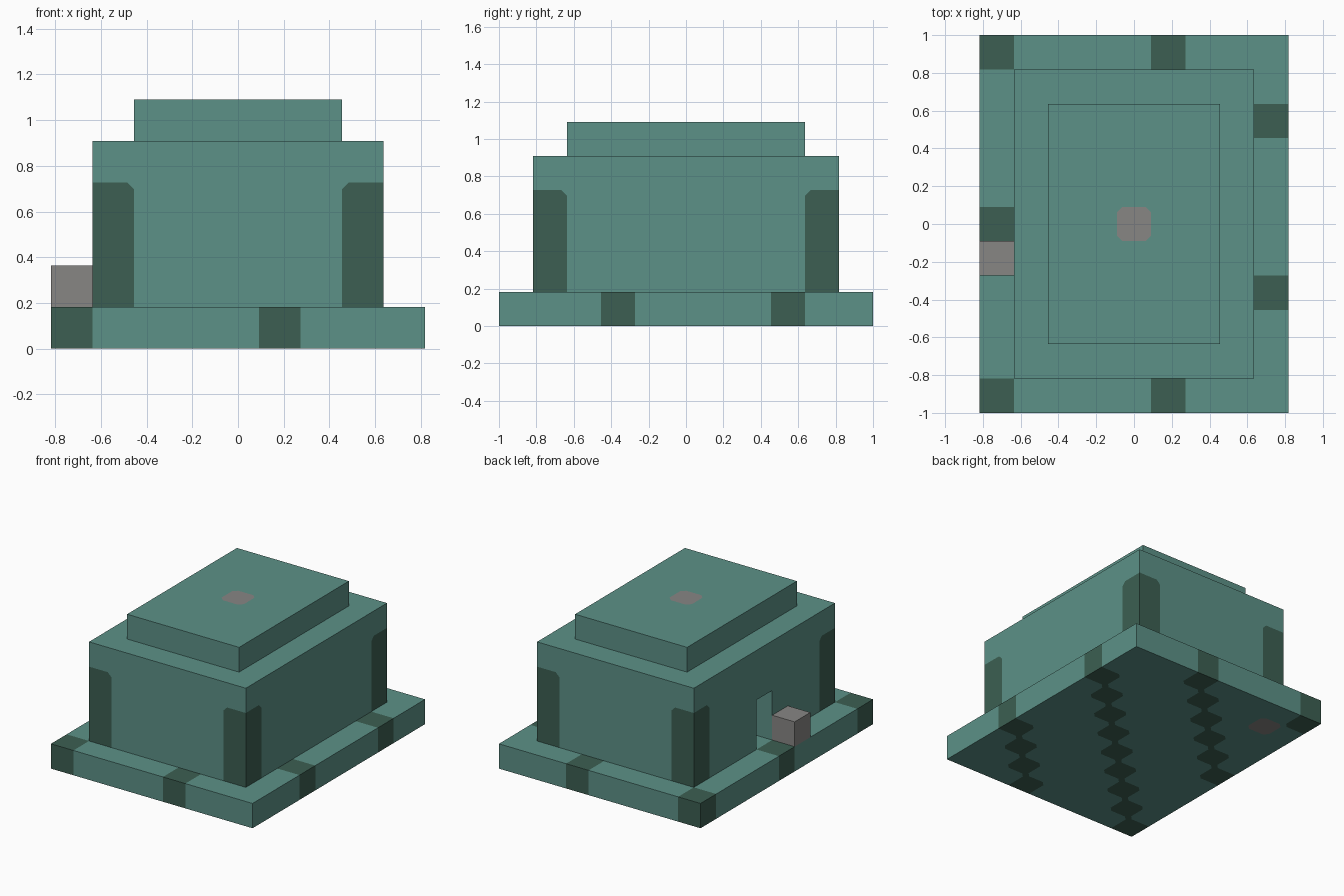
import bpy
import bmesh
from mathutils import Vector
from itertools import product

if "Cube" in bpy.data.objects:
    bpy.data.objects.remove(bpy.data.objects["Cube"], do_unlink=True)

NX, NY = 9, 11          # footprint in blocks
U = 2 / NY              # block size
GREEN, DARK, GREY = range(3)
CHAMFER = 0.03


def material(name, hex_code):
    rgb = [int(hex_code[i:i + 2], 16) / 255 for i in (0, 2, 4)]
    lin = [c / 12.92 if c <= 0.04045 else ((c + 0.055) / 1.055) ** 2.4 for c in rgb]
    m = bpy.data.materials.new(name)
    m.use_nodes = True
    m.diffuse_color = (*lin, 1)
    m.node_tree.nodes["Principled BSDF"].inputs["Base Color"].default_value = (*lin, 1)
    return m


MATS = [material("sea_green_stone", "5c9187"),
        material("dark_green_stone", "3c5f52"),
        material("grey_stone", "878684")]


def box(x, y, z):
    """Set of block cells from three (start, stop) ranges."""
    return set(product(range(*x), range(*y), range(*z)))


def clip_corners(bm):
    """Clip the corners of painted squares, and join those touching diagonally."""
    marks = {}
    for v in bm.verts:
        faces = list(v.link_faces)
        n = faces[0].normal
        flat = len(faces) == 4 and all(f.normal.dot(n) > 0.99 for f in faces)
        base_top = n.z > 0.5 and v.co.z < U * 1.5
        if not flat or base_top:
            continue
        painted = [f for f in faces if f.material_index]
        if len(painted) == 1:
            marks[v] = (v.co.copy(), GREEN)
        elif len(painted) == 2 and not set(painted[0].edges) & set(painted[1].edges):
            a, b = (f.material_index for f in painted)
            marks[v] = (v.co.copy(), a if a == b else GREEN)
    if not marks:
        return
    spots = list(marks.values())
    bmesh.ops.bevel(bm, geom=list(marks), offset=CHAMFER, segments=1,
                    profile=0.5, affect='VERTICES')
    for f in bm.faces:
        c = f.calc_center_median()
        for co, mat in spots:
            if (c - co).length < 0.002:
                f.material_index = mat


def blocks(name, cells, colour):
    """Build the outer skin of a set of cells, coloured by cell and direction."""
    bm = bmesh.new()
    origin = Vector((-NX / 2, -NY / 2, 0))
    for cell in cells:
        centre = Vector(cell) + Vector((0.5, 0.5, 0.5)) + origin
        for axis, sign in product(range(3), (-1, 1)):
            d = Vector((0, 0, 0))
            d[axis] = sign
            if tuple(c + int(s) for c, s in zip(cell, d)) in cells:
                continue
            s = Vector((0, 0, 0))
            s[(axis + 1) % 3] = 0.5
            t = d.cross(s)
            corners = (s + t, t - s, -s - t, s - t)
            f = bm.faces.new([bm.verts.new((centre + d / 2 + c) * U) for c in corners])
            f.material_index = colour(cell, d)
    bmesh.ops.remove_doubles(bm, verts=bm.verts, dist=0.001)
    bm.normal_update()
    clip_corners(bm)
    me = bpy.data.meshes.new(name)
    bm.to_mesh(me)
    bm.free()
    for m in MATS:
        me.materials.append(m)
    ob = bpy.data.objects.new(name, me)
    bpy.context.collection.objects.link(ob)
    return ob


# Base slab with dark blocks along diagonals and one grey spot underneath
def base_colour(cell, d):
    x, y, z = cell
    if (x, y) == (1, 9) and d.z < 0:
        return GREY
    return DARK if (y - x) % 5 == 0 else GREEN


blocks("base_slab", box((0, NX), (0, NY), (0, 1)), base_colour)


# Hollow walls with dark corner columns and a two-block doorway
def wall_colour(cell, d):
    x, y, z = cell
    corner = x in (1, NX - 2) and y in (1, NY - 2)
    return DARK if corner and z < 4 else GREEN


walls = box((1, NX - 1), (1, NY - 1), (1, 5)) - box((2, NX - 2), (2, NY - 2), (1, 5))
doorway = box((1, 2), (5, 6), (1, 3))
blocks("walls", walls - doorway, wall_colour)


# Raised roof with a grey spot in the middle
def roof_colour(cell, d):
    return GREY if cell[:2] == (NX // 2, NY // 2) and d.z > 0 else GREEN


blocks("roof", box((2, NX - 2), (2, NY - 2), (5, 6)), roof_colour)

# Grey step block beside the doorway
blocks("door_block", box((0, 1), (4, 5), (1, 2)), lambda cell, d: GREY)
